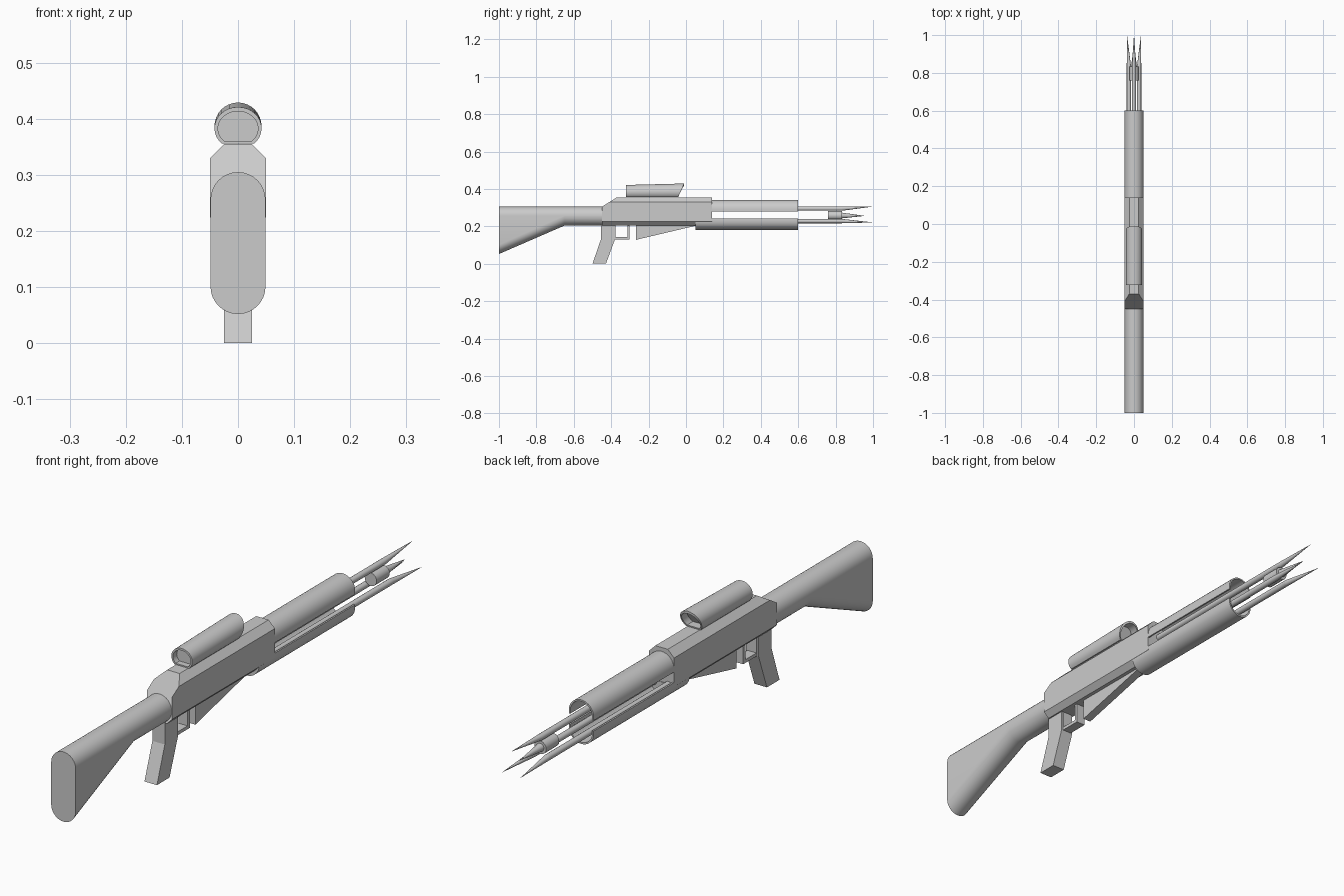
import bpy, bmesh, math

cube = bpy.data.objects.get("Cube")
if cube:
    bpy.data.objects.remove(cube, do_unlink=True)

grey = bpy.data.materials.new("plain_grey")
grey.use_nodes = True
COLOUR = (0.6, 0.6, 0.6, 1)
grey.diffuse_color = COLOUR
grey.node_tree.nodes["Principled BSDF"].inputs["Base Color"].default_value = COLOUR


def loft(name, rings, smooth=False):
    """Skin a row of equal-length point rings and cap both ends."""
    bm = bmesh.new()
    rows = [[bm.verts.new(p) for p in ring] for ring in rings]
    n = len(rows[0])
    for a, b in zip(rows, rows[1:]):
        for i in range(n):
            j = (i + 1) % n
            bm.faces.new((a[i], a[j], b[j], b[i]))
    bm.faces.new(rows[0])
    bm.faces.new(rows[-1])
    bmesh.ops.recalc_face_normals(bm, faces=bm.faces[:])
    mesh = bpy.data.meshes.new(name)
    bm.to_mesh(mesh)
    bm.free()
    mesh.materials.append(grey)
    obj = bpy.data.objects.new(name, mesh)
    bpy.context.collection.objects.link(obj)
    if smooth:
        bpy.ops.object.select_all(action="DESELECT")
        obj.select_set(True)
        bpy.context.view_layer.objects.active = obj
        bpy.ops.object.shade_smooth_by_angle(angle=math.radians(35))
    return obj


def arc(x, z, r, start, end, n=16):
    """Points (x, z) along an arc, angles in degrees."""
    angles = [math.radians(start + (end - start) * i / n) for i in range(n + 1)]
    return [(x + r * math.cos(a), z + r * math.sin(a)) for a in angles]


def at(y, outline):
    return [(x, y, z) for x, z in outline]


def circle(y, x, z, r, n=16):
    return at(y, arc(x, z, r, 0, 360, n)[:-1])


def plate(name, profile, half):
    """Extrude a side profile of (y, z) points across the width."""
    return loft(name, [[(x, y, z) for y, z in profile] for x in (-half, half)])


# Stock: a rounded section that deepens toward the butt
def stadium(y, top, bottom, r):
    return at(y, arc(0, top - r, r, 0, 180) + arc(0, bottom + r, r, 180, 360))


loft("stock", [stadium(-1, .305, .052, .049), stadium(-.65, .305, .204, .049),
               stadium(-.44, .305, .204, .049)], True)

# Receiver: chamfered block whose rear top edge is cut by a slope
half_outline = [(.03, .205), (.05, .225), (.05, .305), (.05, .33), (.025, .355)]
outline = half_outline + [(-x, z) for x, z in reversed(half_outline)]
rear = [(x, -.45 + max(0, z - .305) * 1.6, z) for x, z in outline]
loft("receiver", [rear, at(.14, outline)])

# Grip, trigger guard and wedge below the receiver
plate("grip", [(-.455, .22), (-.455, .13), (-.5, 0), (-.428, 0), (-.38, .13), (-.38, .22)], .025)
plate("trigger_guard", [(-.39, .22), (-.39, .13), (-.302, .13), (-.302, .22),
                        (-.314, .22), (-.314, .142), (-.378, .142), (-.378, .22)], .018)
plate("lower_wedge", [(-.267, .22), (-.267, .128), (.06, .205), (.06, .22)], .016)


# Split barrel shroud: two thin half shells
def shell(z, edge, direction):
    outer = arc(0, z, .05, 0, 180 * direction)
    inner = arc(0, z, .044, 180 * direction, 0)
    return [(.05, edge)] + outer + [(-.05, edge), (-.044, edge)] + inner + [(.044, edge)]


loft("upper_shroud", [at(y, shell(.291, .279, 1)) for y in (.13, .6)], True)
loft("lower_shroud", [at(y, shell(.231, .241, -1)) for y in (.14, .6)], True)
loft("lower_shroud_root", [at(y, arc(0, .231, .05, 180, 360)) for y in (.05, .142)], True)

# Three barrels with spikes drawn to their outer sides
for label, x, z, tip_x, tip_z in (("top", 0, .295, 0, .306),
                                  ("left", .027, .228, .037, .221),
                                  ("right", -.027, .228, -.037, .221)):
    loft(label + "_barrel", [circle(y, x, z, .0115) for y in (.1, .835)], True)
    loft(label + "_spike", [circle(.835, x, z, .0115), circle(1, tip_x, tip_z, .0003)], True)

# Hub joining the barrels, with a central cone
loft("muzzle_hub", [circle(y, 0, .258, .024) for y in (.76, .835)], True)
loft("centre_cone", [circle(.835, 0, .258, .015), circle(.955, 0, .256, .0003)], True)


# Sight tube: flat-bottomed round tube, recessed at both ends, slanted front
def sight_ring(y, scale, slant=0, top=.424):
    ring = arc(0, 0, .042 * scale, -46, 226, 24)
    base = .356 + .03 * (1 - scale)
    height = (top - .356) * scale + .016 * (scale - 1)
    low, high = ring[0][1], .042 * scale
    pts = []
    for x, z in ring:
        t = (z - low) / (high - low)
        pts.append((x, y + slant * t, base + t * height))
    return pts


loft("sight", [sight_ring(-.30, .85, 0, .421), sight_ring(-.322, .85, 0, .421),
               sight_ring(-.322, 1, 0, .421), sight_ring(-.042, 1, .032, .429),
               sight_ring(-.042, .85, .032, .429), sight_ring(-.075, .85, .032, .429)], True)
